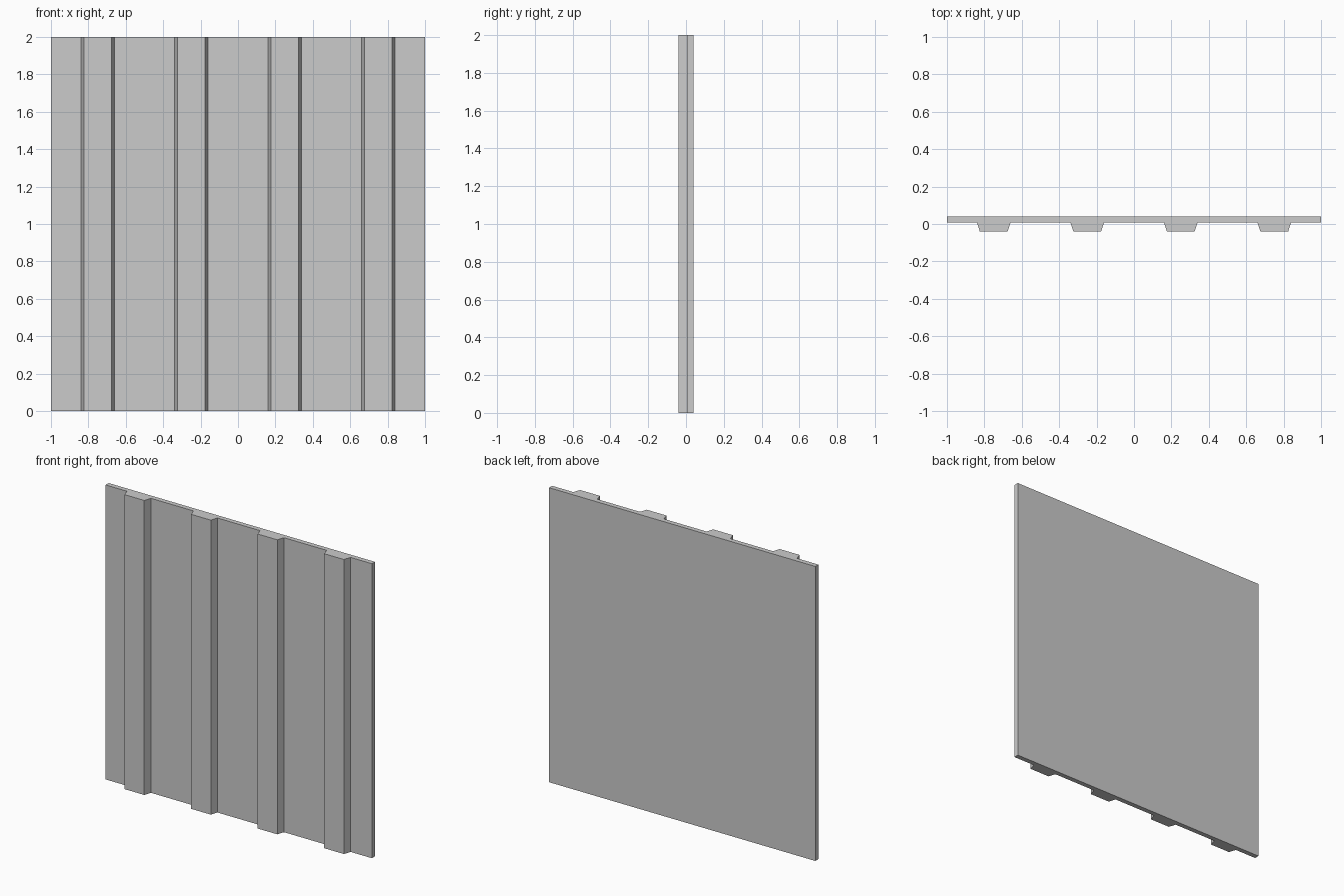
import bpy, bmesh

if "Cube" in bpy.data.objects:
    bpy.data.objects.remove(bpy.data.objects["Cube"])

HEIGHT = 2.0
BACK, FACE, RIB = 0.041, 0.008, -0.041   # y of back, front sheet and rib crest
BASE, CREST = 0.09, 0.074                # rib half widths

# Plan profile of the sheet: flat back, four trapezoid ribs on the front
profile = [(-1, BACK), (-1, FACE)]
for i in range(4):
    c = -0.75 + 0.5 * i
    profile += [(c - BASE, FACE), (c - CREST, RIB), (c + CREST, RIB), (c + BASE, FACE)]
profile += [(1, FACE), (1, BACK)]

# Extrude the profile upwards
bm = bmesh.new()
base = bm.faces.new([bm.verts.new((x, y, 0)) for x, y in profile])
ext = bmesh.ops.extrude_face_region(bm, geom=[base], use_keep_orig=True)
top = [v for v in ext["geom"] if isinstance(v, bmesh.types.BMVert)]
bmesh.ops.translate(bm, verts=top, vec=(0, 0, HEIGHT))
bmesh.ops.recalc_face_normals(bm, faces=bm.faces)

mesh = bpy.data.meshes.new("ribbed_wall_panel")
bm.to_mesh(mesh)
bm.free()
panel = bpy.data.objects.new("ribbed_wall_panel", mesh)
bpy.context.collection.objects.link(panel)
